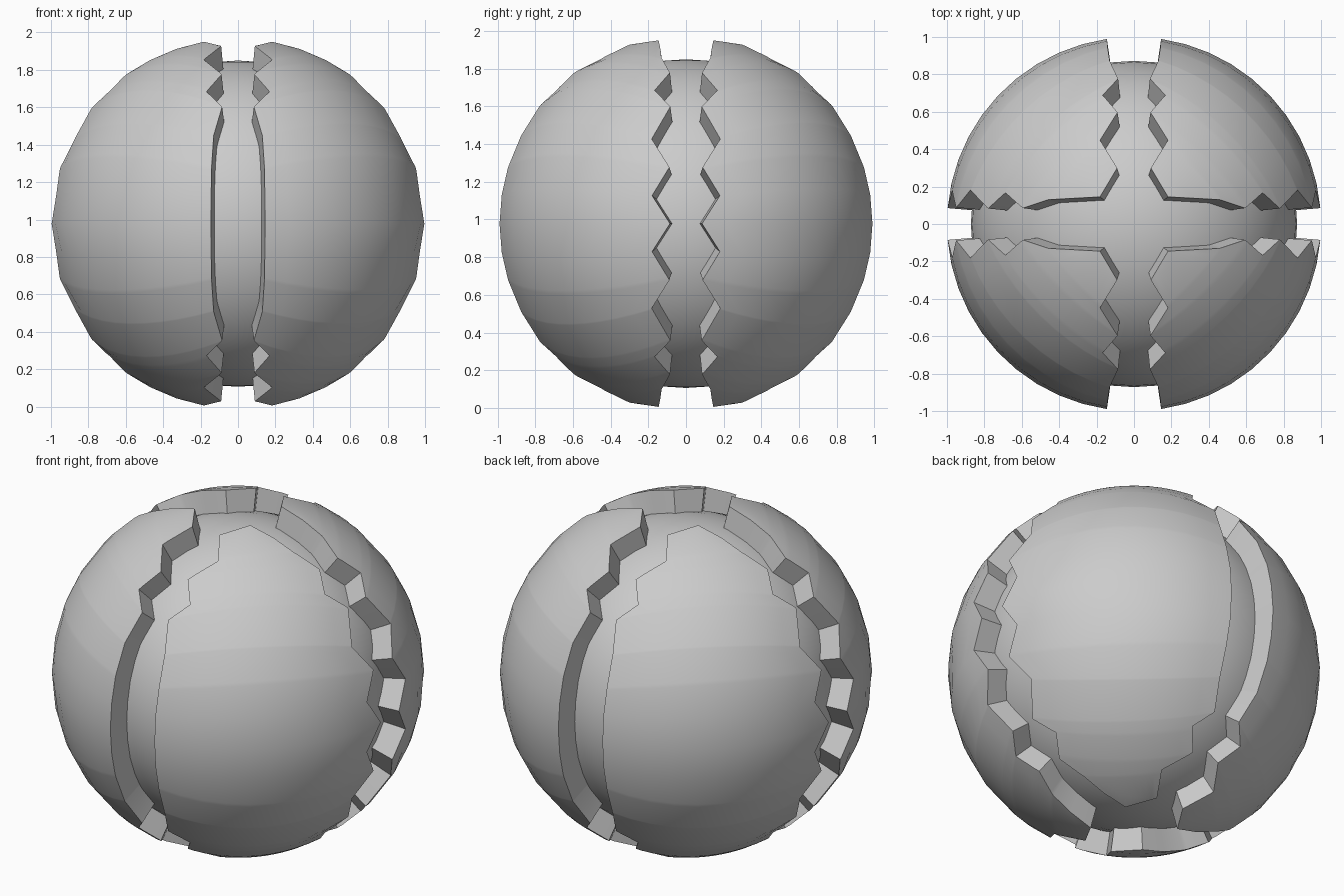
import bpy, bmesh, math
from mathutils import Vector

if "Cube" in bpy.data.objects:
    bpy.data.objects.remove(bpy.data.objects["Cube"])

CZ = 0.978        # centre height
R_OUT, R_IN, R_CORE = 1.0, 0.86, 0.872
COLS = 10

# Half seam profiles: (elevation in degrees, distance from the seam plane)
SEAM_FRONT = [(0, .145), (17, .142), (28.4, .13), (38.8, .085), (45.7, .168),
              (53.2, .088), (62.9, .182), (72.5, .09), (81.5, .182)]
SEAM_SIDE = [(0, .085), (8.7, .18), (17.5, .088), (27.2, .182), (38.5, .083),
             (45.8, .167), (53.4, .085), (62.5, .13), (79.4, .145)]


def lookup(profile, t):
    """Angle and offset at fraction t of the way from equator to the corner."""
    a = t * profile[-1][0]
    for (a0, d0), (a1, d1) in zip(profile, profile[1:]):
        if a <= a1 + 1e-6:
            return math.radians(a), d0 + (d1 - d0) * (a - a0) / (a1 - a0)


def seam_point(profile, t, side):
    a, d = lookup(profile, abs(t))
    k = math.sqrt(1 - d * d)
    h, z = k * math.cos(a), math.copysign(k * math.sin(a), t)
    return Vector((h, d, z)) if side else Vector((d, h, z))


# Rows pass through every zigzag point of both seams
half = []
for t in sorted(a / p[-1][0] for p in (SEAM_FRONT, SEAM_SIDE) for a, _ in p):
    if not half or t - half[-1] > 0.004:
        half.append(t)
half[-1] = 1.0
rows = [-t for t in reversed(half[1:])] + half


def finish(obj):
    bpy.ops.object.select_all(action='DESELECT')
    obj.select_set(True)
    bpy.context.view_layer.objects.active = obj
    bpy.ops.object.shade_smooth_by_angle(angle=math.radians(25))


def shell_panel(name, sx, sy):
    bm = bmesh.new()
    grid = []
    for t in rows:
        p, q = seam_point(SEAM_FRONT, t, False), seam_point(SEAM_SIDE, t, True)
        if abs(t) == 1:
            p = q = ((p + q) / 2).normalized()
        line = []
        for j in range(COLS + 1):
            s = p.slerp(q, j / COLS) if p != q else p.copy()
            line.append(bm.verts.new((s.x * sx * R_OUT, s.y * sy * R_OUT, s.z * R_OUT)))
        grid.append(line)
    for a, b in zip(grid, grid[1:]):
        for j in range(COLS):
            bm.faces.new((a[j], a[j + 1], b[j + 1], b[j]))
    bmesh.ops.remove_doubles(bm, verts=bm.verts[:], dist=1e-5)
    # radial walls down into the core
    rim = [e for e in bm.edges if e.is_boundary]
    ext = bmesh.ops.extrude_edge_only(bm, edges=rim)
    for v in ext['geom']:
        if isinstance(v, bmesh.types.BMVert):
            v.co *= R_IN / R_OUT
    bmesh.ops.recalc_face_normals(bm, faces=bm.faces[:])
    bm.faces.ensure_lookup_table()
    f = bm.faces[len(rows) // 2 * COLS]
    if f.normal.dot(f.calc_center_median()) < 0:
        bmesh.ops.reverse_faces(bm, faces=bm.faces[:])
    me = bpy.data.meshes.new(name)
    bm.to_mesh(me)
    bm.free()
    obj = bpy.data.objects.new(name, me)
    obj.location.z = CZ
    bpy.context.collection.objects.link(obj)
    finish(obj)


# Inner ball
bpy.ops.mesh.primitive_uv_sphere_add(segments=48, ring_count=24, radius=R_CORE,
                                     location=(0, 0, CZ))
core = bpy.context.object
core.name = "inner_ball"
finish(core)

# Four cracked outer panels
for sx, xn in ((-1, "left"), (1, "right")):
    for sy, yn in ((-1, "front"), (1, "back")):
        shell_panel(f"shell_{yn}_{xn}", sx, sy)
